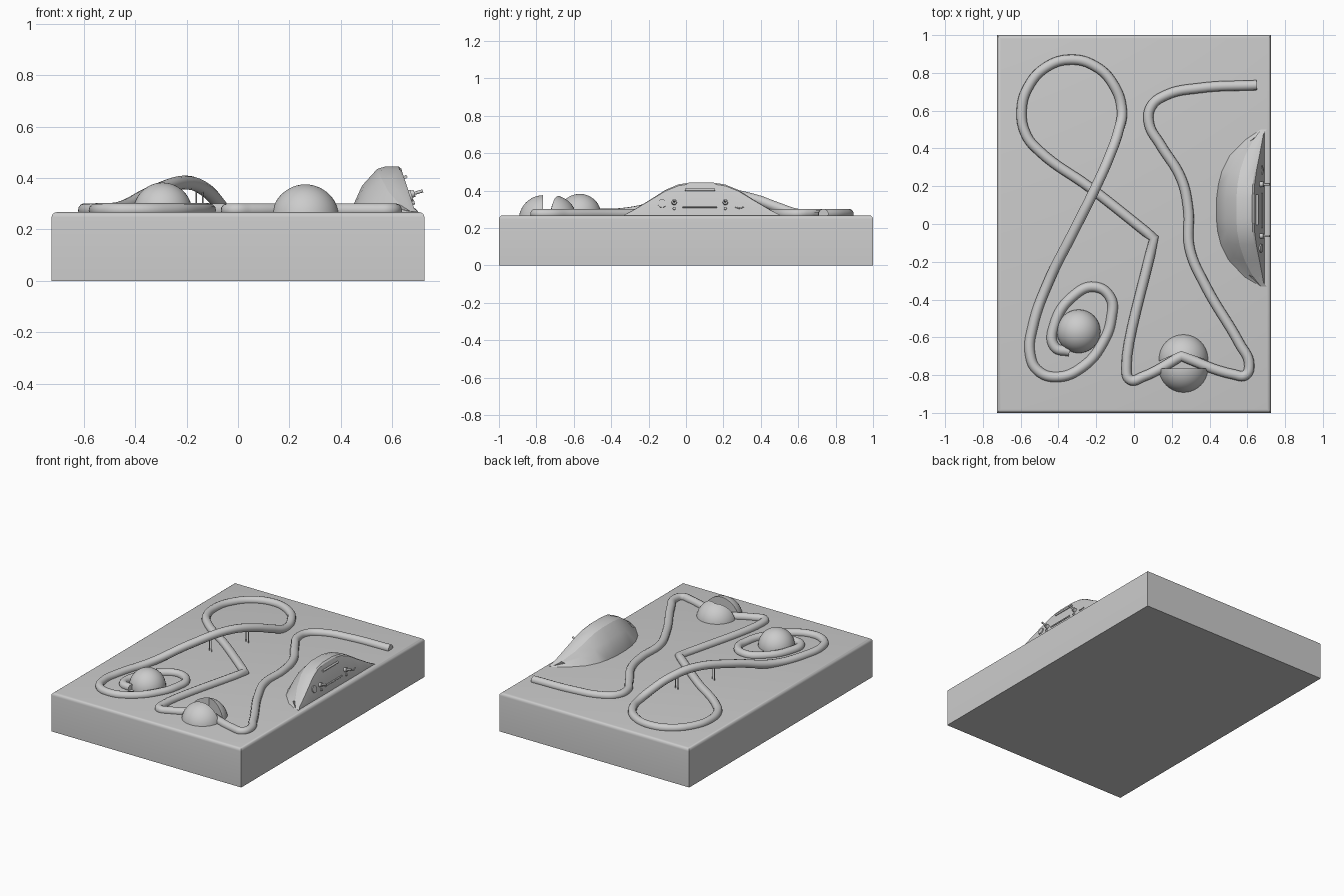
import bpy, bmesh, math
from mathutils import Vector

if "Cube" in bpy.data.objects:
    bpy.data.objects.remove(bpy.data.objects["Cube"])

TOP = 0.267


def add_mesh(name, bm, smooth=None):
    bmesh.ops.recalc_face_normals(bm, faces=bm.faces)
    me = bpy.data.meshes.new(name)
    bm.to_mesh(me)
    bm.free()
    ob = bpy.data.objects.new(name, me)
    bpy.context.collection.objects.link(ob)
    if smooth:
        select(ob)
        bpy.ops.object.shade_smooth_by_angle(angle=math.radians(smooth))
    return ob


def select(ob):
    bpy.ops.object.select_all(action='DESELECT')
    ob.select_set(True)
    bpy.context.view_layer.objects.active = ob


def tube(name, pts, r, sharp=(), res=8, ring=4):
    cu = bpy.data.curves.new(name, 'CURVE')
    cu.dimensions = '3D'
    cu.resolution_u, cu.bevel_depth, cu.bevel_resolution = res, r, ring
    cu.use_fill_caps = True
    sp = cu.splines.new('BEZIER')
    sp.bezier_points.add(len(pts) - 1)
    for i, (b, p) in enumerate(zip(sp.bezier_points, pts)):
        b.co = p
        kind = 'VECTOR' if i in sharp else 'AUTO'
        b.handle_left_type = b.handle_right_type = kind
    ob = bpy.data.objects.new(name, cu)
    bpy.context.collection.objects.link(ob)
    select(ob)
    bpy.context.view_layer.update()
    bpy.ops.object.convert(target='MESH')
    bpy.ops.object.shade_smooth_by_angle(angle=math.radians(40))
    return ob


def dome(name, c, r, cut_y=None):
    bm = bmesh.new()
    bmesh.ops.create_uvsphere(bm, u_segments=40, v_segments=24, radius=r)
    bmesh.ops.translate(bm, verts=bm.verts, vec=c)
    cuts = [((0, 0, 0.2), (0, 0, -1))]
    if cut_y is not None:
        cuts.append(((0, cut_y, 0), (0, 1, 0)))
    for co, no in cuts:
        geom = bm.verts[:] + bm.edges[:] + bm.faces[:]
        res = bmesh.ops.bisect_plane(bm, geom=geom, plane_co=co, plane_no=no, clear_outer=True)
        edges = [e for e in res['geom_cut'] if isinstance(e, bmesh.types.BMEdge)]
        bmesh.ops.contextual_create(bm, geom=edges)
    return add_mesh(name, bm, 35)


# base slab with rounded top edges
bm = bmesh.new()
bmesh.ops.create_cube(bm, size=1)
for v in bm.verts:
    v.co = (v.co.x * 1.45, v.co.y * 2, (v.co.z + 0.5) * TOP)
rim = [e for e in bm.edges if all(v.co.z > 0.1 for v in e.verts)]
bmesh.ops.bevel(bm, geom=rim, offset=0.02, segments=4, profile=0.5, affect='EDGES')
add_mesh("base_slab", bm, 40)

# winding track, with a bridge where it crosses itself
Z = 0.275
path = [(-.34, -.675), (-.42, -.65), (-.42, -.53), (-.32, -.38), (-.21, -.333), (-.125, -.39),
        (-.12, -.5), (-.16, -.62), (-.27, -.755), (-.41, -.81), (-.51, -.775), (-.55, -.69),
        (-.535, -.54), (-.45, -.3, .285), (-.33, -.06, .345), (-.2, .2, .382), (-.125, .37, .353),
        (-.083, .49, .31), (-.064, .6), (-.11, .74), (-.205, .835), (-.335, .87), (-.465, .83),
        (-.56, .725), (-.595, .6), (-.57, .47), (-.5, .385), (-.23, .19), (.105, -.075),
        (-.04, -.76), (-.02, -.825), (.045, -.81), (.25, -.70), (.53, -.797), (.59, -.80),
        (.61, -.74), (.56, -.635), (.375, -.32), (.295, -.13), (.287, .08), (.25, .24),
        (.14, .42), (.08, .53), (.09, .62), (.165, .68), (.35, .72), (.65, .735)]
path = [p if len(p) == 3 else (*p, Z) for p in path]
sharp = [i for i, p in enumerate(path) if p[:2] in ((.105, -.075), (.25, -.70))]
tube("track", path, 0.027, sharp)

# bridge posts
for i, (x, y) in enumerate([(-.262, .075), (-.15, .315)]):
    for s in (-1, 1):
        px, py = x + s * 0.013, y - s * 0.006
        tube(f"bridge_post_{i}_{s}", [(px, py, .25), (px, py, .36)], 0.003, res=1, ring=1)

# domes: one whole, one split by the track
dome("whole_dome", (-.293, -.568, TOP), 0.115)
dome("split_dome_front", (.262, -.762, .243), 0.132, cut_y=-.765)
back = dome("split_dome_back", (.262, -.715, .243), 0.132)
bm = bmesh.new()
outline = [(.0, -1), (.6, -1), (.6, -.795), (.25, -.675), (.0, -.785)]
f = bm.faces.new([bm.verts.new((x, y, .1)) for x, y in outline])
ext = bmesh.ops.extrude_face_region(bm, geom=[f])
bmesh.ops.translate(bm, vec=(0, 0, .5),
                    verts=[v for v in ext['geom'] if isinstance(v, bmesh.types.BMVert)])
cutter = add_mesh("chevron_cutter", bm)
mod = back.modifiers.new("chevron_cut", 'BOOLEAN')
mod.operation, mod.object, mod.solver = 'DIFFERENCE', cutter, 'EXACT'
select(back)
bpy.ops.object.modifier_apply(modifier=mod.name)
bpy.data.objects.remove(cutter)

# console hill: rows of (y, outer base x, ridge height)
rows = [(-.33, .67, .27), (-.28, .585, .297), (-.19, .50, .352), (-.11, .46, .403), (-.04, .443, .433),
        (.03, .436, .444), (.135, .437, .444), (.21, .447, .432), (.28, .465, .403), (.36, .505, .352),
        (.45, .595, .297), (.50, .67, .27)]
bm = bmesh.new()
rings = []
for y, b, h in rows:
    k = (h - TOP) / 0.177
    rr = .69 - .055 * k
    rl = b + (rr - b) * .58
    mid_y = .08 + (y - .08) * .97
    pts = [(b, y, .25), (b, y, TOP), (b + (rl - b) * .4, mid_y, TOP + (h - TOP) * .58),
           (rl - .01, y, TOP + (h - TOP) * .95), (rl + .02, y, h), (rr - .01, y, h),
           (rr, y, h - .008 * k), (.69, y, TOP), (.69, y, .25)]
    rings.append([bm.verts.new(p) for p in pts])
for a, c in zip(rings, rings[1:]):
    for i in range(len(a)):
        j = (i + 1) % len(a)
        bm.faces.new((a[i], a[j], c[j], c[i]))
bm.faces.new(rings[0])
bm.faces.new(rings[-1])
add_mesh("console_hill", bm, 25)


# small fittings on the sloping console face
def face(y, z, out=0.0):
    return (.69 - .31 * (z - TOP) + out, y, z + out * .3)


tube("upper_bar", [face(-.005, .403, .004), face(.155, .403, .004)], .007, res=1)
tube("lower_bar", [face(-.02, .312, .002), face(.165, .312, .002)], .005, res=1)
tube("curved_handle", [face(.262, .312, .002), face(.285, .304, .004), face(.308, .312, .002)], .003)
tube("round_dial", [face(-.128, .33, -.01), face(-.128, .33, .006)], .023, res=1, ring=6)
for i, y in enumerate((-.063, .21)):
    tube(f"lever_{i}", [face(y, .335, -.01), face(y, .335, .05)], .006, res=1)
    tube(f"lever_collar_{i}", [face(y, .335, -.01), face(y, .335, .018)], .014, res=1)
    tube(f"lever_foot_{i}", [face(y, .303, -.005), face(y, .303, .008)], .008, res=1)
